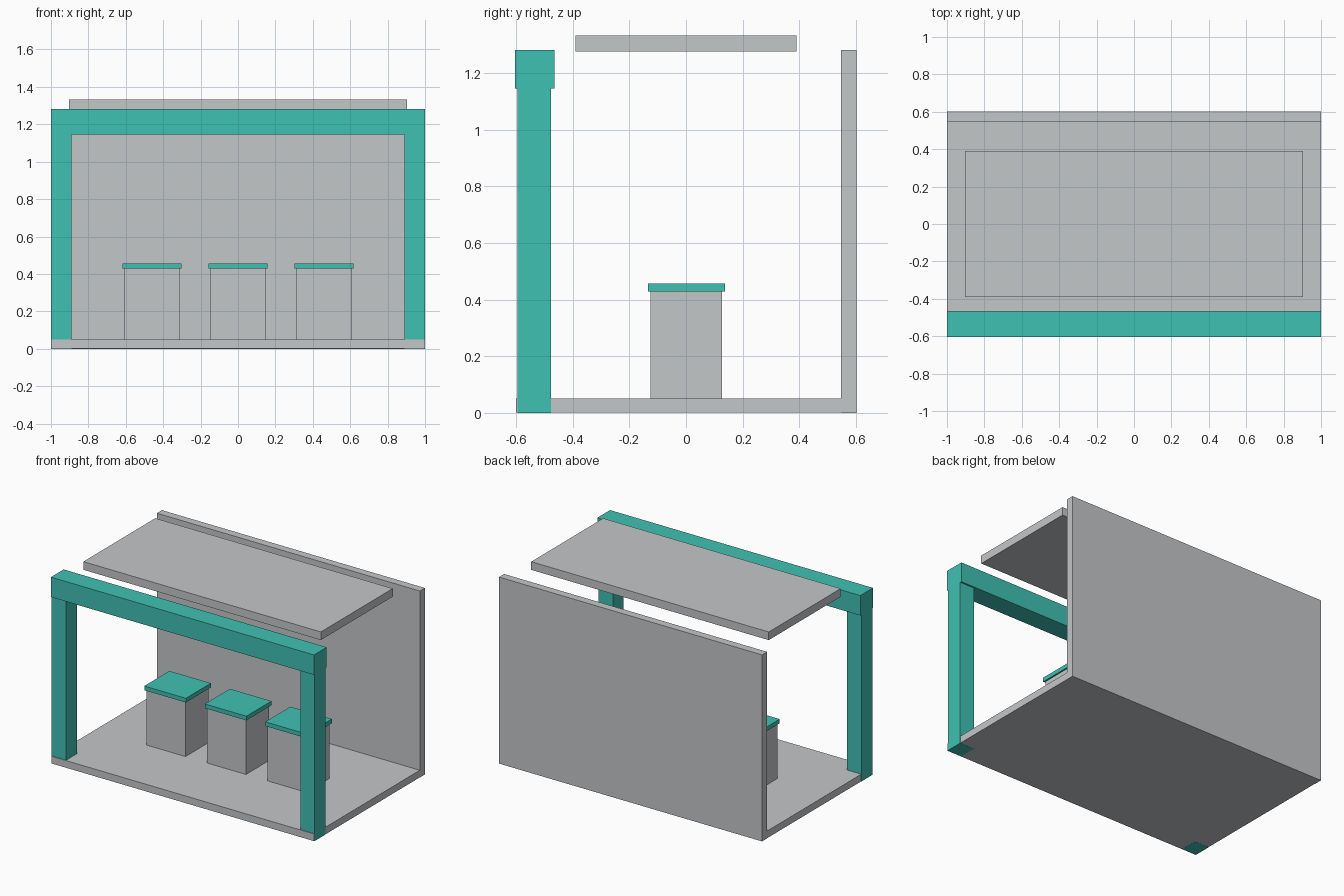
import bpy
import bmesh
from mathutils import Matrix

if "Cube" in bpy.data.objects:
    bpy.data.objects.remove(bpy.data.objects["Cube"])


def material(name, rgb):
    m = bpy.data.materials.new(name)
    m.diffuse_color = (*rgb, 1.0)
    m.use_nodes = True
    m.node_tree.nodes["Principled BSDF"].inputs["Base Color"].default_value = m.diffuse_color
    return m


GREY = material("light_grey", (0.552, 0.571, 0.584))
TEAL = material("teal", (0.051, 0.533, 0.451))


def box(name, x, y, z, mat):
    """Box spanning the (min, max) range on each axis."""
    spans = (x, y, z)
    size = [b - a for a, b in spans]
    centre = [(a + b) / 2 for a, b in spans]
    bm = bmesh.new()
    bmesh.ops.create_cube(bm, size=1.0,
                          matrix=Matrix.Translation(centre) @ Matrix.Diagonal((*size, 1.0)))
    mesh = bpy.data.meshes.new(name)
    bm.to_mesh(mesh)
    bm.free()
    mesh.materials.append(mat)
    ob = bpy.data.objects.new(name, mesh)
    bpy.context.collection.objects.link(ob)
    return ob


# Shell: floor slab, back wall and floating roof panel
# (the floor is a hair smaller so the post feet show at its corners)
box("floor", (-0.9992, 0.9992), (-0.60, 0.60), (0.0008, 0.05), GREY)
box("back_wall", (-1.0, 1.0), (0.547, 0.602), (0.0, 1.282), GREY)
box("roof_panel", (-0.903, 0.903), (-0.39, 0.391), (1.277, 1.333), GREY)

# Front frame: two posts and a thicker beam
for side, x in (("left", (-1.0, -0.89)), ("right", (0.89, 1.0))):
    box(f"front_post_{side}", x, (-0.595, -0.476), (0.0, 1.15), TEAL)
box("front_beam", (-1.0, 1.0), (-0.603, -0.465), (1.145, 1.282), TEAL)

# Row of three stools with overhanging seats
for i, cx in enumerate((-0.46, 0.0, 0.46), 1):
    box(f"stool_base_{i}", (cx - 0.148, cx + 0.148), (-0.125, 0.127), (0.05, 0.428), GREY)
    box(f"stool_seat_{i}", (cx - 0.158, cx + 0.158), (-0.135, 0.137), (0.428, 0.457), TEAL)
